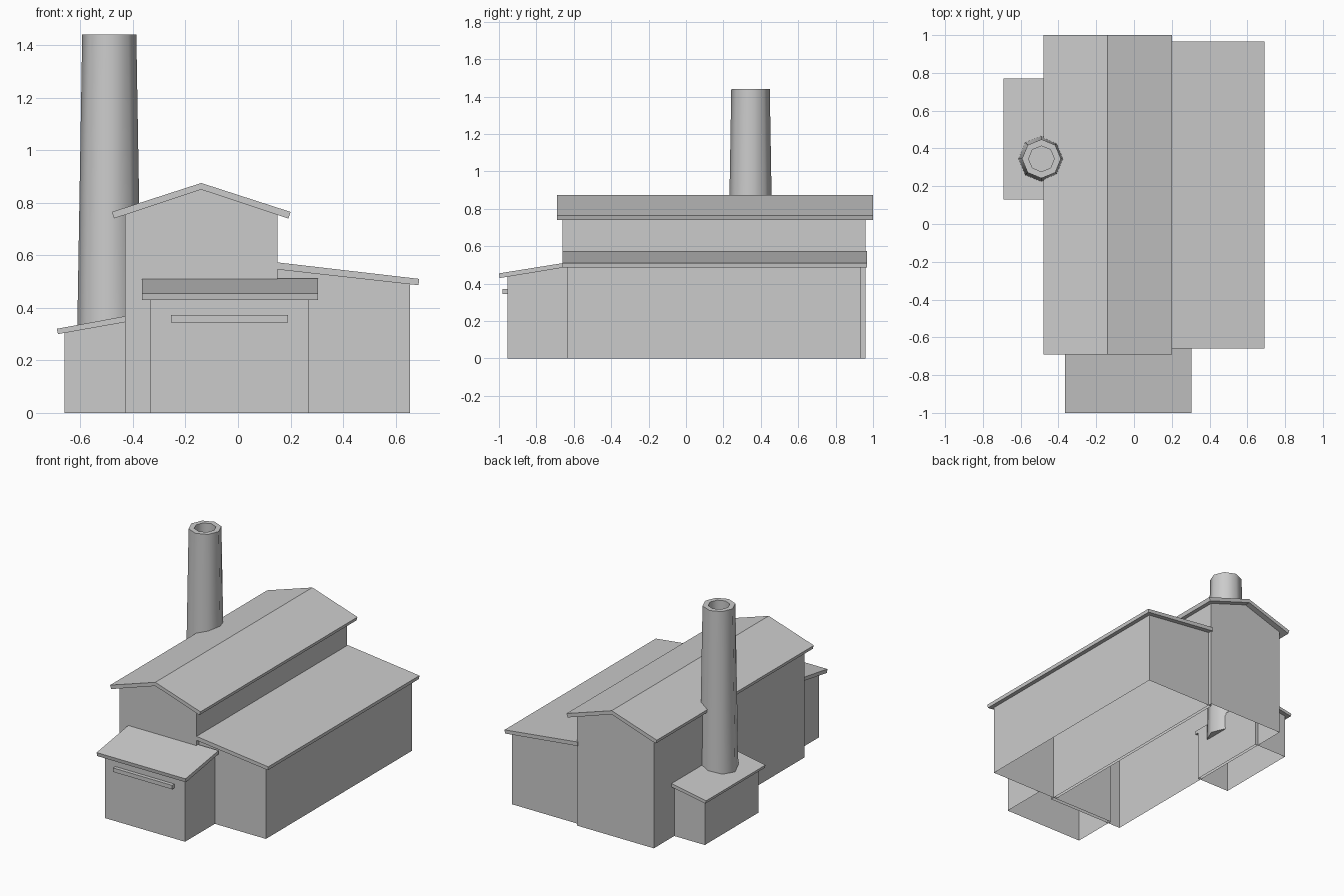
import bpy, bmesh, math

cube = bpy.data.objects.get("Cube")
if cube:
    bpy.data.objects.remove(cube, do_unlink=True)

grey = bpy.data.materials.new("plain_grey")
grey.use_nodes = True
colour = (0.6, 0.6, 0.6, 1)
grey.diffuse_color = colour
grey.node_tree.nodes["Principled BSDF"].inputs["Base Color"].default_value = colour


def finish(name, bm):
    bmesh.ops.recalc_face_normals(bm, faces=bm.faces)
    mesh = bpy.data.meshes.new(name)
    bm.to_mesh(mesh)
    bm.free()
    mesh.materials.append(grey)
    obj = bpy.data.objects.new(name, mesh)
    bpy.context.collection.objects.link(obj)
    return obj


def extrude(name, profile, axis, start, end, shell=False):
    """Extrude a profile along x or y; a shell keeps only the upright walls."""
    bm = bmesh.new()
    rings = []
    for t in (start, end):
        rings.append([bm.verts.new((t, p, z) if axis == "x" else (p, t, z))
                      for p, z in profile])
    near, far = rings
    bm.faces.new(near)
    bm.faces.new(far[::-1])
    n = len(profile)
    for i in range(n):
        j = (i + 1) % n
        if shell and profile[i][0] != profile[j][0]:
            continue
        bm.faces.new((near[i], far[i], far[j], near[j]))
    return finish(name, bm)


# Main hall with gable roof
extrude("hall_walls", [(-0.43, 0), (-0.43, 0.756), (-0.14, 0.852), (0.15, 0.756), (0.15, 0)],
        "y", -0.66, 0.96, shell=True)
extrude("hall_roof", [(-0.48, 0.765), (-0.14, 0.875), (0.20, 0.765),
                      (0.192, 0.74), (-0.14, 0.85), (-0.472, 0.74)], "y", -0.69, 1.0)

# Long side annex with lean-to roof
extrude("annex_walls", [(0.13, 0), (0.13, 0.549), (0.655, 0.492), (0.655, 0)],
        "y", -0.635, 0.935, shell=True)
extrude("annex_roof", [(0.14, 0.574), (0.69, 0.51), (0.687, 0.486), (0.14, 0.547)],
        "y", -0.66, 0.967)

# Front porch with lean-to roof and rail
extrude("porch_walls", [(-0.955, 0), (-0.955, 0.439), (-0.635, 0.492), (-0.635, 0)],
        "x", -0.335, 0.27, shell=True)
extrude("porch_roof", [(-1.0, 0.455), (-0.645, 0.512), (-0.645, 0.488), (-0.996, 0.43)],
        "x", -0.365, 0.305)
extrude("porch_rail", [(-0.98, 0.345), (-0.98, 0.372), (-0.955, 0.372), (-0.955, 0.345)],
        "x", -0.255, 0.19)

# Boiler shed with lean-to roof
extrude("shed_walls", [(-0.66, 0), (-0.66, 0.307), (-0.41, 0.352), (-0.41, 0)],
        "y", 0.16, 0.74, shell=True)
extrude("shed_roof", [(-0.69, 0.32), (-0.415, 0.371), (-0.415, 0.348), (-0.685, 0.30)],
        "y", 0.13, 0.77)

# Tapered eight-sided chimney with a recessed flue
bm = bmesh.new()
rings = []
for radius, z in ((0.123, 0.25), (0.103, 1.44), (0.068, 1.44), (0.068, 1.36)):
    rings.append([bm.verts.new((-0.49 + radius * math.cos(k * math.pi / 4),
                                0.345 + radius * math.sin(k * math.pi / 4), z))
                  for k in range(8)])
for low, high in zip(rings, rings[1:]):
    for k in range(8):
        m = (k + 1) % 8
        bm.faces.new((low[k], low[m], high[m], high[k]))
bm.faces.new(rings[0][::-1])
bm.faces.new(rings[-1])
chimney = finish("chimney", bm)
bpy.ops.object.select_all(action="DESELECT")
chimney.select_set(True)
bpy.context.view_layer.objects.active = chimney
bpy.ops.object.shade_smooth_by_angle(angle=math.radians(50))
